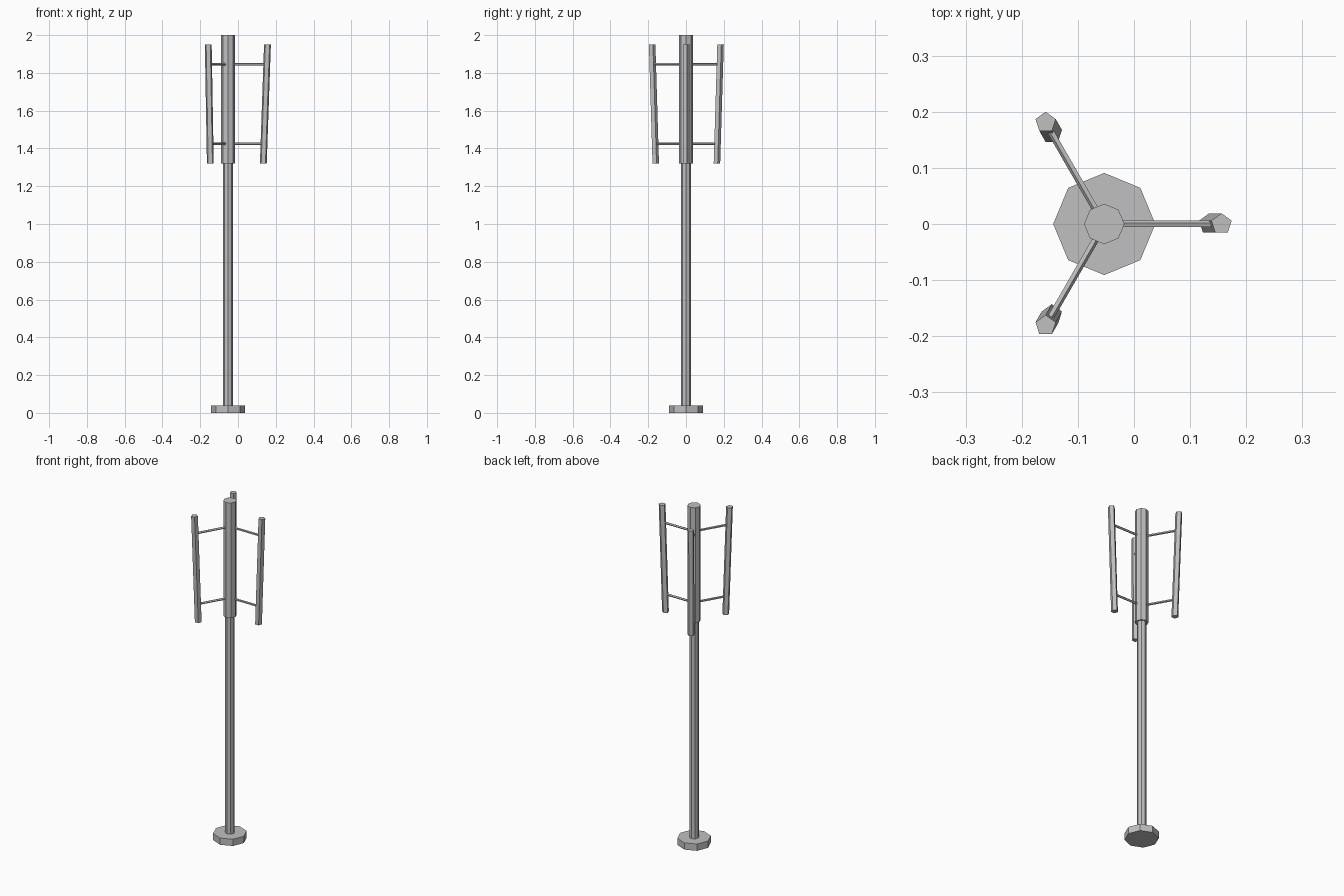
import bpy, bmesh
from math import radians, cos, sin
from mathutils import Matrix, Vector

cube = bpy.data.objects.get("Cube")
if cube:
    bpy.data.objects.remove(cube, do_unlink=True)

steel = bpy.data.materials.new("grey_steel")
steel.use_nodes = True
steel.diffuse_color = (0.53, 0.53, 0.53, 1)
steel.node_tree.nodes["Principled BSDF"].inputs["Base Color"].default_value = (0.53, 0.53, 0.53, 1)

AXIS = Vector((-0.053, 0, 0))  # centre line of the mast


def prism(name, sides, radius, start, end, turn=None):
    """Flat-sided bar from start to end; upright bars keep level ends."""
    start, end = Vector(start), Vector(end)
    bm = bmesh.new()
    bmesh.ops.create_cone(bm, cap_ends=True, segments=sides,
                          radius1=radius, radius2=radius, depth=1)
    for v in bm.verts:
        ring = Vector((v.co.x, v.co.y, 0))
        if turn is not None:
            ring = turn @ ring
        v.co = AXIS + ring + (end if v.co.z > 0 else start)
    mesh = bpy.data.meshes.new(name)
    bm.to_mesh(mesh)
    bm.free()
    mesh.materials.append(steel)
    obj = bpy.data.objects.new(name, mesh)
    bpy.context.collection.objects.link(obj)


# Mast
prism("base", 8, 0.091, (0, 0, 0), (0, 0, 0.04))
prism("pole", 8, 0.026, (0, 0, 0.04), (0, 0, 1.32))
prism("rotor_hub", 8, 0.036, (0, 0, 1.32), (0, 0, 2))

# Three leaning blades, each on two struts
for i in range(3):
    angle = radians(120 * i)
    out = Vector((cos(angle), sin(angle), 0))
    up = Vector((0, 0, 1))
    prism(f"blade_{i + 1}", 5, 0.019, out * 0.187 + up * 1.32, out * 0.209 + up * 1.95)
    turn = Matrix.Rotation(angle, 3, "Z") @ Matrix.Rotation(radians(90), 3, "Y")
    for label, z, reach in (("lower", 1.425, 0.19), ("upper", 1.845, 0.204)):
        prism(f"{label}_strut_{i + 1}", 5, 0.0065, up * z, out * reach + up * z, turn)
